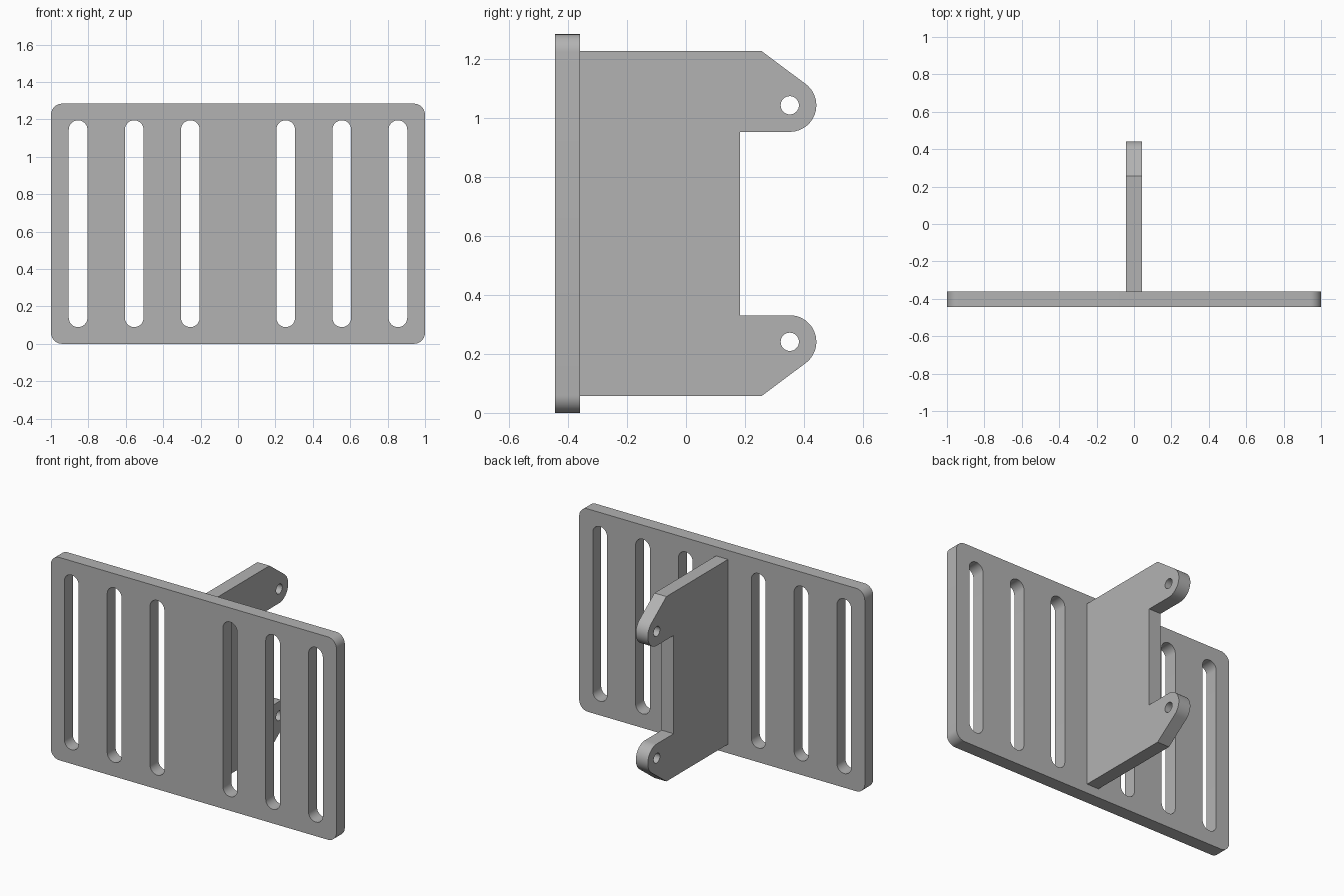
import bpy
from math import cos, sin, pi, radians
from mathutils import Matrix

cube = bpy.data.objects.get("Cube")
if cube:
    bpy.data.objects.remove(cube, do_unlink=True)

grey = bpy.data.materials.new("grey metal")
grey.use_nodes = True
colour = (0.45, 0.45, 0.45, 1)
grey.diffuse_color = colour
grey.node_tree.nodes["Principled BSDF"].inputs["Base Color"].default_value = colour

MID = 0.642       # half height of the plate
HALF = 0.042      # half thickness of both parts


def arc(cx, cy, r, start, end, steps):
    angles = [radians(start + (end - start) * i / steps) for i in range(steps + 1)]
    return [(cx + r * cos(a), cy + r * sin(a)) for a in angles]


def circle(cx, cy, r):
    return arc(cx, cy, r, 0, 360, 32)[:-1]


def slot(cx, half_height, r):
    straight = half_height - r
    return arc(cx, straight, r, 0, 180, 16) + arc(cx, -straight, r, 180, 360, 16)


def rounded_rectangle(w, h, r):
    points = []
    for sx, sy, start in ((1, 1, 0), (-1, 1, 90), (-1, -1, 180), (1, -1, 270)):
        points += arc(sx * (w - r), sy * (h - r), r, start, start + 90, 10)
    return points


def extruded(name, loops, matrix):
    """Fill an outline with holes, give it thickness and place it."""
    curve = bpy.data.curves.new(name, "CURVE")
    curve.dimensions = "2D"
    curve.fill_mode = "BOTH"
    curve.extrude = HALF
    for loop in loops:
        spline = curve.splines.new("POLY")
        spline.points.add(len(loop) - 1)
        for point, (x, y) in zip(spline.points, loop):
            point.co = (x, y, 0, 1)
        spline.use_cyclic_u = True
    obj = bpy.data.objects.new(name, curve)
    bpy.context.collection.objects.link(obj)
    bpy.ops.object.select_all(action="DESELECT")
    obj.select_set(True)
    bpy.context.view_layer.objects.active = obj
    bpy.ops.object.convert(target="MESH")
    obj = bpy.context.object
    obj.data.transform(matrix)
    # Join the caps to the walls
    bpy.ops.object.mode_set(mode="EDIT")
    bpy.ops.mesh.select_all(action="SELECT")
    bpy.ops.mesh.remove_doubles(threshold=0.0001)
    bpy.ops.mesh.normals_make_consistent(inside=False)
    bpy.ops.object.mode_set(mode="OBJECT")
    obj.data.materials.clear()
    obj.data.materials.append(grey)
    bpy.ops.object.shade_smooth_by_angle(angle=radians(30))
    return obj


# Slotted plate, standing upright at the front
loops = [rounded_rectangle(1, MID, 0.06)]
loops += [slot(side * x, 0.553, 0.05) for x in (0.255, 0.555, 0.855) for side in (-1, 1)]
extruded("slotted_plate", loops,
         Matrix.Translation((0, -0.402, MID)) @ Matrix.Rotation(pi / 2, 4, "X"))

# Upright bracket with two drilled lugs, mirrored about its middle
lug_y, lug_z, lug_r = 0.352, 0.401, 0.09
upper = [(0.183, lug_z - lug_r)]
upper += arc(lug_y, lug_z, lug_r, -90, 53.3, 24)
upper += [(0.256, 0.585), (-0.36, 0.585)]
lower = [(y, -z) for y, z in reversed(upper)]
holes = [circle(lug_y, s * lug_z, 0.031) for s in (-1, 1)]
stand = Matrix(((0, 0, 1, 0), (1, 0, 0, 0), (0, 1, 0, 0), (0, 0, 0, 1)))
extruded("lug_bracket", [upper + lower] + holes,
         Matrix.Translation((0, 0, MID)) @ stand)
